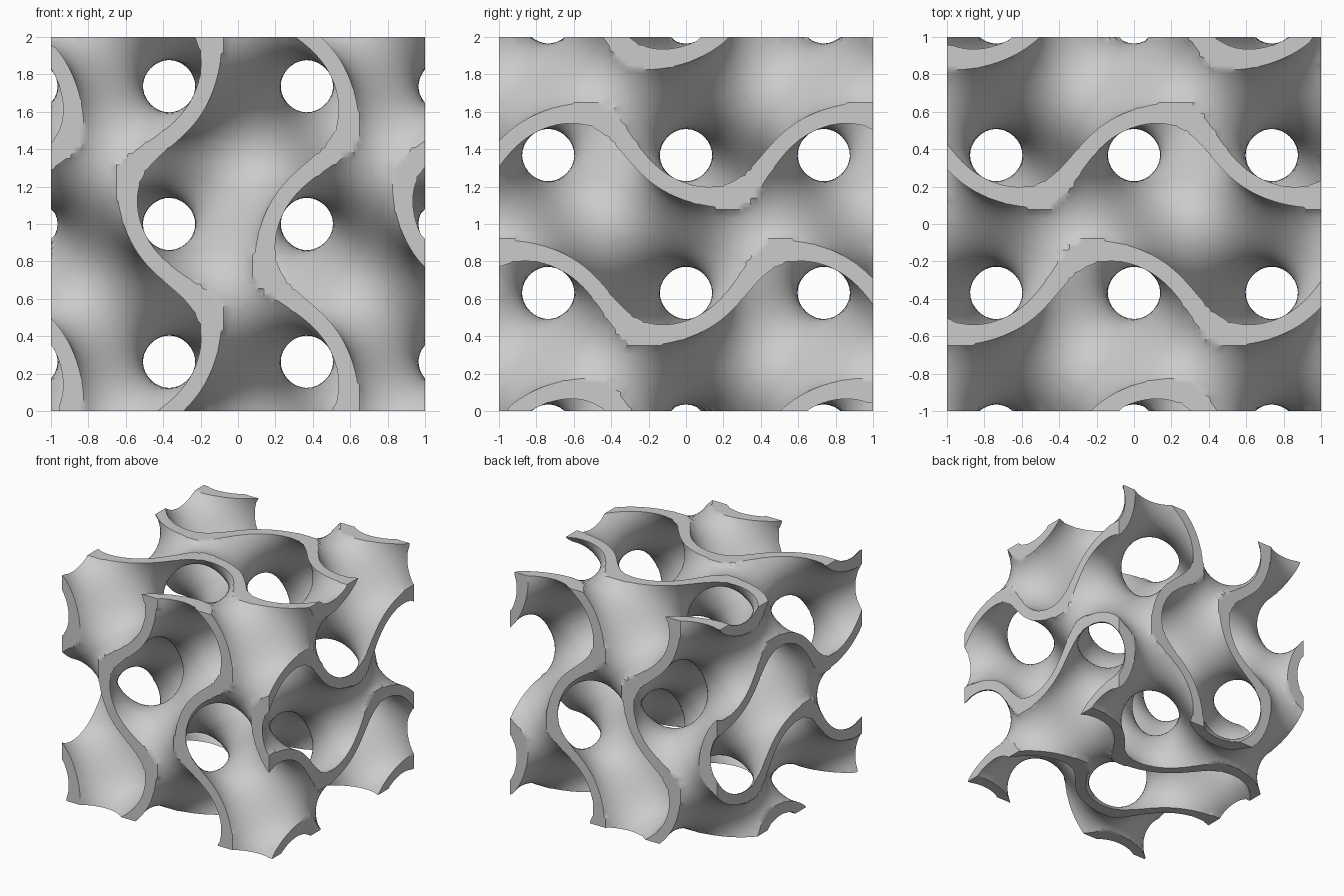
import bpy
import math
from mathutils import Vector

if "Cube" in bpy.data.objects:
    bpy.data.objects.remove(bpy.data.objects["Cube"])

K = 2 * math.pi / 1.473   # wave number of the repeating surface
T = 0.267                 # half thickness, as a field level
N = 66                    # samples along each side of the block
H = 2.0 / N

sin, cos = math.sin, math.cos


def field(p):
    """Gyroid field and its gradient at a point of the centred block."""
    sx, sy, sz = (sin(K * c) for c in p)
    cx, cy, cz = (cos(K * c) for c in p)
    f = cx * sy - cy * sz - cz * sx
    g = Vector((-sx * sy - cz * cx, cx * cy + sy * sz, -cy * cz + sz * sx))
    return f, g * K


# Solid samples: a sheet around the zero level, kept inside the block
M = N + 2
pos = [-1 + (i - 0.5) * H for i in range(M)]
S = [sin(K * c) for c in pos]
C = [cos(K * c) for c in pos]
inner = range(1, N + 1)
solid = bytearray(M ** 3)
for i in inner:
    for j in inner:
        a, b, c, d = C[i] * S[j], C[j], S[i], (i * M + j) * M
        for k in inner:
            if abs(a - b * S[k] - C[k] * c) < T:
                solid[d + k] = 1

STEP = (M * M, M, 1)
CORNERS = [x * STEP[0] + y * STEP[1] + z for x in (0, 1) for y in (0, 1) for z in (0, 1)]
verts, index = [], {}


def cell_vertex(cell):
    """Vertex of a cell, moved onto the sheet skin and the flat block sides."""
    if cell in index:
        return index[cell]
    ijk = (cell // STEP[0], cell // M % M, cell % M)
    start = Vector([-1 + n * H for n in ijk])
    locked = [n == 0 or n == N for n in ijk]
    p = start.copy()
    # only cells whose samples inside the block differ touch the skin
    inside_values = set()
    for x in (0, 1):
        for y in (0, 1):
            for z in (0, 1):
                q = (ijk[0] + x, ijk[1] + y, ijk[2] + z)
                if all(1 <= n <= N for n in q):
                    inside_values.add(solid[cell + x * STEP[0] + y * STEP[1] + z])
    if len(inside_values) == 2:
        target = math.copysign(T, field(p)[0])
        for _ in range(5):
            f, g = field(p)
            for a in range(3):
                if locked[a]:
                    g[a] = 0.0
            p -= g * ((f - target) / max(g.length_squared, 0.5))
            for a in range(3):
                p[a] = max(start[a] - 0.6 * H, min(start[a] + 0.6 * H, p[a]))
                p[a] = max(-1.0, min(1.0, p[a]))
    index[cell] = len(verts)
    verts.append((p.x, p.y, p.z + 1.0))
    return index[cell]


# One quad across every sample edge that passes through the skin
faces = []
top = M - 1
for i in range(top):
    for j in range(top):
        for k in range(top):
            n = i * STEP[0] + j * M + k
            for axis in range(3):
                if solid[n] != solid[n + STEP[axis]]:
                    u, v = STEP[(axis + 1) % 3], STEP[(axis + 2) % 3]
                    quad = [cell_vertex(c) for c in (n, n - u, n - u - v, n - v)]
                    faces.append(quad if solid[n] else quad[::-1])

mesh = bpy.data.meshes.new("gyroid_sheet")
mesh.from_pydata(verts, [], faces)
mesh.validate()
mesh.update()
sheet = bpy.data.objects.new("gyroid_sheet", mesh)
bpy.context.collection.objects.link(sheet)

# Plain grey material
grey = bpy.data.materials.new("plain_grey")
grey.diffuse_color = (0.6, 0.6, 0.6, 1.0)
grey.use_nodes = True
grey.node_tree.nodes["Principled BSDF"].inputs["Base Color"].default_value = grey.diffuse_color
mesh.materials.append(grey)

# Smooth curved skin, crisp cut rims
bpy.context.view_layer.objects.active = sheet
sheet.select_set(True)
bpy.ops.object.shade_smooth_by_angle(angle=math.radians(35))
